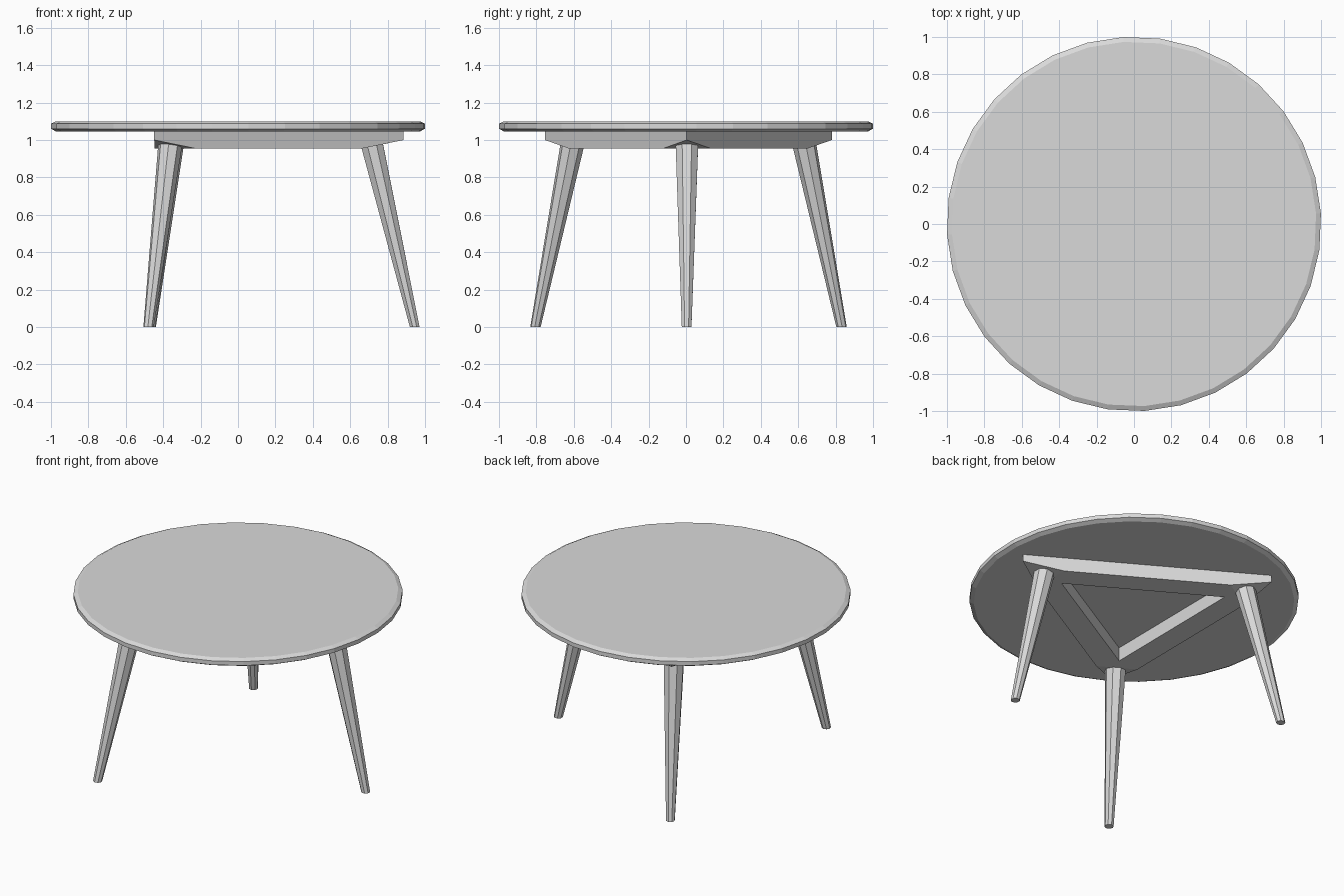
import bpy
import bmesh
from math import cos, sin, radians, tau
from mathutils import Matrix, Vector

cube = bpy.data.objects.get("Cube")
if cube:
    bpy.data.objects.remove(cube, do_unlink=True)

# Single grey finish
grey = bpy.data.materials.new("light_grey")
grey.use_nodes = True
colour = (0.7, 0.7, 0.7, 1)
grey.diffuse_color = colour
grey.node_tree.nodes["Principled BSDF"].inputs["Base Color"].default_value = colour

# Shared placement of the three-way underframe
FRAME = Matrix.Translation((0, 0.01, 0)) @ Matrix.Rotation(radians(-0.4), 4, "Z")
CORNERS = {"front_left": 0, "back_right": 120, "front_right": 240}


def ring(bm, sides, radius, z, x=0, turn=0):
    return [bm.verts.new((x + radius * cos(turn + tau * i / sides),
                          radius * sin(turn + tau * i / sides), z))
            for i in range(sides)]


def bridge(bm, low, high):
    n = len(low)
    for i in range(n):
        j = (i + 1) % n
        bm.faces.new((low[i], low[j], high[j], high[i]))


def finish(name, bm, matrix):
    bm.transform(matrix)
    bmesh.ops.recalc_face_normals(bm, faces=bm.faces)
    mesh = bpy.data.meshes.new(name)
    bm.to_mesh(mesh)
    bm.free()
    mesh.materials.append(grey)
    obj = bpy.data.objects.new(name, mesh)
    bpy.context.collection.objects.link(obj)


# Round top with shallow chamfers on both rims
bm = bmesh.new()
profile = [(0.975, 1.046), (1.001, 1.06), (1.001, 1.087), (0.975, 1.1)]
rings = [ring(bm, 32, r, z) for r, z in profile]
for low, high in zip(rings, rings[1:]):
    bridge(bm, low, high)
bm.faces.new(rings[0])
bm.faces.new(rings[-1])
finish("table_top", bm, Matrix.Rotation(radians(3.25), 4, "Z"))

# Hollow triangular apron, undersides of its corners cut to seat the legs
bm = bmesh.new()
loops = [ring(bm, 3, r, z) for r, z in
         [(0.885, 0.955), (0.885, 1.05), (0.58, 1.05), (0.58, 0.955)]]
for i in range(4):
    bridge(bm, loops[i], loops[(i + 1) % 4])
for angle in CORNERS.values():
    spin = Matrix.Rotation(radians(angle), 3, "Z")
    cut = bmesh.ops.bisect_plane(
        bm, geom=bm.verts[:] + bm.edges[:] + bm.faces[:],
        plane_co=spin @ Vector((0.665, 0, 0.955)),
        plane_no=spin @ Vector((0.045, 0, -0.22)), clear_outer=True)
    edges = [e for e in cut["geom_cut"] if isinstance(e, bmesh.types.BMEdge)]
    bmesh.ops.holes_fill(bm, edges=edges, sides=0)
finish("apron", bm, FRAME)

# Three splayed, tapered octagonal legs
for name, angle in CORNERS.items():
    bm = bmesh.new()
    foot = ring(bm, 8, 0.028, 0, 0.945, tau / 16)
    head = ring(bm, 8, 0.066, 1.0, 0.71, tau / 16)
    bridge(bm, foot, head)
    bm.faces.new(foot)
    bm.faces.new(head)
    finish(name.replace("front_left", "left") + "_leg", bm,
           FRAME @ Matrix.Rotation(radians(angle), 4, "Z"))
